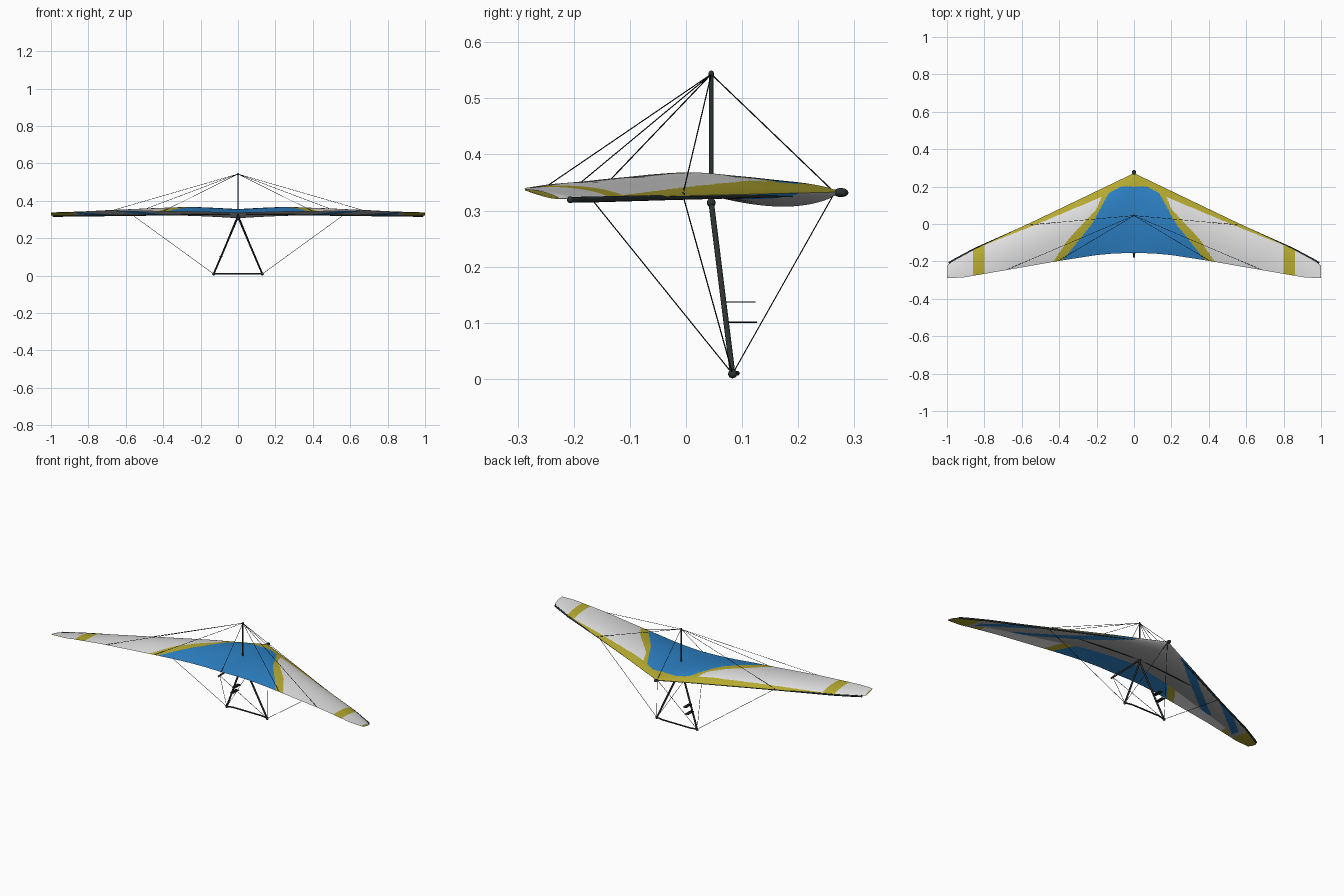
import bpy, bmesh, math
from mathutils import Vector

if "Cube" in bpy.data.objects:
    bpy.data.objects.remove(bpy.data.objects["Cube"])


def material(name, rgb):
    m = bpy.data.materials.new(name)
    m.diffuse_color = (*rgb, 1)
    m.use_nodes = True
    m.node_tree.nodes["Principled BSDF"].inputs["Base Color"].default_value = m.diffuse_color
    return m


WHITE = material("white sailcloth", (0.74, 0.74, 0.74))
BLUE = material("blue sailcloth", (0.026, 0.22, 0.56))
YELLOW = material("yellow sailcloth", (0.46, 0.40, 0.03))
GREY = material("grey undersurface", (0.48, 0.48, 0.48))
DARK = material("dark tubing", (0.025, 0.032, 0.032))
BLACK = material("black wire", (0.01, 0.01, 0.01))


def lerp(table, x):
    """Piecewise linear lookup."""
    for (x0, y0), (x1, y1) in zip(table, table[1:]):
        if x <= x1:
            return y0 + (y1 - y0) * (x - x0) / (x1 - x0)
    return table[-1][1]


# --- wing shape as functions of span |x| and chord fraction t ---
LEAD = [(0, 0.272), (0.55, 0.008), (0.85, -0.13), (0.96, -0.19), (0.985, -0.206), (1, -0.225)]
TRAIL = [(0, -0.155), (0.1, -0.157), (0.2, -0.166), (0.4, -0.197), (0.68, -0.246), (0.92, -0.287), (1, -0.288)]
TRAIL_Z = [(0, 0.335), (0.3, 0.343), (0.7, 0.346), (1, 0.338)]
CAMBER = [(0, 0.022), (0.12, 0.028), (0.25, 0.033), (0.5, 0.024), (0.8, 0.010), (1, 0.004)]
COVER = [(0, 0.72), (0.8, 0.74), (0.88, 0.99), (1, 0.99)]


def lead_z(x):
    return 0.333 - 0.012 * x


def wing_y(x, t):
    return lerp(LEAD, x) * (1 - t) + lerp(TRAIL, x) * t


def top_z(x, t):
    s = t ** 0.75
    return lead_z(x) * (1 - t) + lerp(TRAIL_Z, x) * t + lerp(CAMBER, x) * 4 * s * (1 - s)


def upper(x, t):
    return wing_y(x, t), top_z(x, t)


def lower(x, u):
    f = lerp(COVER, x)
    base = lead_z(x) * (1 - u) + (top_z(x, f) - 0.002) * u
    bulge = 0.003 + 0.028 * (1 - x) ** 2
    return wing_y(x, u * f), base - bulge * math.sin(math.pi * u ** 0.7)


def upper_colour(x, y):
    blue_edge = lerp([(-0.3, 0.45), (-0.2, 0.385), (0, 0.225), (0.11, 0.165), (0.165, 0.135), (0.2, 0.07), (0.201, -1)], y)
    white_edge = lerp([(-0.3, 0.49), (-0.2, 0.43), (-0.08, 0.35), (0.08, 0.2), (0.14, 0.175), (0.3, 0.17)], y)
    if x < blue_edge:
        return 1
    strip = 0.055 * max(0, 1 - x / 0.9)
    if x < white_edge or y > lerp(LEAD, x) - strip or 0.80 < x < 0.86:
        return 2
    return 0


def lower_colour(x, y):
    if x > 0.88:
        return 2
    for x0, y0, x1 in ((0.30, 0.10, 0.66), (0.62, -0.02, 0.86)):
        # diagonal painted bands
        if abs(x - (x0 - (y - y0) / 0.84)) < 0.033 and x < x1:
            return 1
    return 3


def sheet(name, surface, colour, nx, nt, flip):
    bm = bmesh.new()
    grid = []
    for i in range(nx + 1):
        x = -1 + 2 * i / nx
        grid.append([bm.verts.new((x, *surface(abs(x), (j / nt) ** 1.3))) for j in range(nt + 1)])
    for i in range(nx):
        for j in range(nt):
            q = [grid[i][j], grid[i][j + 1], grid[i + 1][j + 1], grid[i + 1][j]]
            f = bm.faces.new(q[::-1] if flip else q)
            c = f.calc_center_median()
            f.material_index = colour(abs(c.x), c.y)
            f.smooth = True
    me = bpy.data.meshes.new(name)
    bm.to_mesh(me)
    ob = bpy.data.objects.new(name, me)
    for m in (WHITE, BLUE, YELLOW, GREY):
        me.materials.append(m)
    bpy.context.collection.objects.link(ob)


sheet("upper_sail", upper, upper_colour, 300, 90, False)
sheet("lower_sail", lower, lower_colour, 240, 50, True)


# --- tubes, wires and joints ---
def finish(bm, name, mat):
    me = bpy.data.meshes.new(name)
    bm.to_mesh(me)
    me.materials.append(mat)
    ob = bpy.data.objects.new(name, me)
    bpy.context.collection.objects.link(ob)
    for p in me.polygons:
        p.use_smooth = len(p.vertices) < 5
    return ob


def tube(name, points, r, mat=DARK, sides=12):
    bm = bmesh.new()
    pts = [Vector(p) for p in points]
    for a, b in zip(pts, pts[1:]):
        d = b - a
        m = d.to_track_quat('Z', 'Y').to_matrix().to_4x4()
        m.translation = (a + b) / 2
        bmesh.ops.create_cone(bm, cap_ends=True, segments=sides, radius1=r, radius2=r, depth=d.length, matrix=m)
    return finish(bm, name, mat)


def ball(name, p, r, scale=(1, 1, 1)):
    bm = bmesh.new()
    bmesh.ops.create_uvsphere(bm, u_segments=16, v_segments=10, radius=r)
    bmesh.ops.scale(bm, vec=scale, verts=bm.verts)
    bmesh.ops.translate(bm, vec=p, verts=bm.verts)
    return finish(bm, name, DARK)


def box(name, p, size):
    bm = bmesh.new()
    bmesh.ops.create_cube(bm, size=1)
    bmesh.ops.scale(bm, vec=size, verts=bm.verts)
    bmesh.ops.translate(bm, vec=p, verts=bm.verts)
    return finish(bm, name, BLACK)


MAST = (0, 0.045, 0.543)
NOSE = (0, 0.265, 0.332)
TAIL = (0, -0.168, 0.32)
APEX = (0, 0.045, 0.314)

# keel, mast and fittings
tube("keel", [(0, 0.28, 0.333), (0, -0.18, 0.319)], 0.005)
tube("mast", [(0, 0.045, 0.32), MAST], 0.004)
ball("mast_cap", MAST, 0.005, (1, 1, 1.3))
ball("nose_fitting", (0, 0.276, 0.332), 0.009, (1.2, 1.5, 0.9))
ball("apex_fitting", APEX, 0.008)

# base bar bows towards the nose
tube("base_bar", [(-0.13, 0.083, 0.01), (-0.09, 0.092, 0.01), (0.09, 0.092, 0.01), (0.13, 0.083, 0.01)], 0.004)
# small instrument plates on one upright
box("upper_instrument_plate", (-0.077, 0.096, 0.137), (0.022, 0.055, 0.002))
box("lower_instrument_plate", (-0.091, 0.099, 0.101), (0.022, 0.055, 0.002))

for side, s in (("left", -1), ("right", 1)):
    corner = (s * 0.13, 0.083, 0.009)
    bar_end = (s * 0.57, wing_y(0.57, 0.02), 0.328)
    # leading edge tube, tucked in near the nose
    edge = [(s * x, lerp(LEAD, x) - 0.014 * (1 - x), lead_z(x) - 0.002) for x in (0.01, 0.3, 0.55, 0.7, 0.85, 0.96, 0.985)]
    tube(side + "_leading_edge", edge, 0.005)
    ball(side + "_tip_cap", edge[-1], 0.006)
    tube(side + "_crossbar", [(0, 0.045, 0.33), bar_end], 0.004)
    tube(side + "_upright", [APEX, corner], 0.005)
    ball(side + "_corner", corner, 0.008)
    # rigging
    wires = {
        "lower_nose": (corner, NOSE),
        "lower_side": (corner, bar_end),
        "lower_tail": (corner, TAIL),
        "upper_side": (MAST, bar_end),
        "outer_trailing": (MAST, (s * 0.68, *upper(0.68, 0.99))),
        "inner_trailing": (MAST, (s * 0.40, *upper(0.40, 0.99))),
    }
    for n, (a, b) in wires.items():
        tube(f"{side}_{n}_wire", [a, b], 0.0011, BLACK, 6)

tube("upper_nose_wire", [MAST, NOSE], 0.0011, BLACK, 6)
tube("upper_tail_wire", [MAST, TAIL], 0.0011, BLACK, 6)
